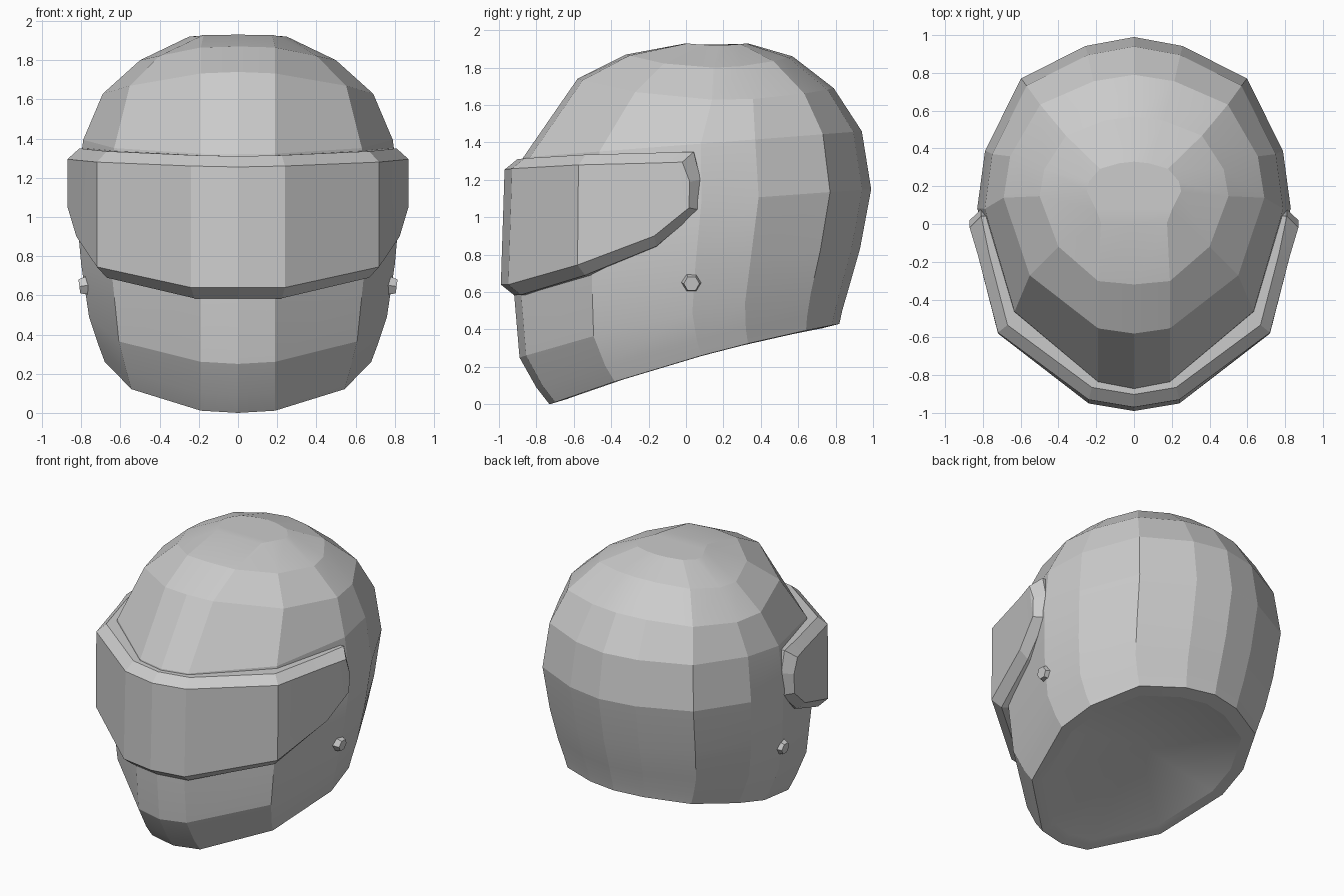
import bpy, bmesh, math
from mathutils import Vector

old = bpy.data.objects.get("Cube")
if old:
    bpy.data.objects.remove(old, do_unlink=True)

grey = bpy.data.materials.new("plain_grey")
grey.use_nodes = True
GREY = (0.6, 0.6, 0.6, 1)
grey.diffuse_color = GREY
grey.node_tree.nodes["Principled BSDF"].inputs["Base Color"].default_value = GREY


def finish(bm, name, angle):
    bmesh.ops.recalc_face_normals(bm, faces=bm.faces)
    mesh = bpy.data.meshes.new(name)
    bm.to_mesh(mesh)
    bm.free()
    mesh.materials.append(grey)
    obj = bpy.data.objects.new(name, mesh)
    bpy.context.collection.objects.link(obj)
    bpy.ops.object.select_all(action='DESELECT')
    obj.select_set(True)
    bpy.context.view_layer.objects.active = obj
    bpy.ops.object.shade_smooth_by_angle(angle=math.radians(angle))
    return obj


def bridge(bm, a, b):
    n = len(a)
    for i in range(n):
        j = (i + 1) % n
        bm.faces.new((a[i], a[j], b[j], b[i]))


# Shell: plan columns (width fraction, front-to-back fraction)
COLUMNS = [(0, -1), (0.25, -0.96), (0.8, -0.55), (1, 0.05),
           (0.95, 0.37), (0.72, 0.77), (0.31, 0.95), (0, 1)]
# Rings: half width, front y, back y, then front, side and back heights
RINGS = [(0.68, -0.73, 0.82, 0.0, 0.25, 0.43),
         (0.71, -0.80, 0.835, 0.09, 0.33, 0.50),
         (0.76, -0.89, 0.87, 0.25, 0.48, 0.62),
         (0.80, -0.92, 0.93, 0.60, 0.75, 0.83),
         (0.83, -0.92, 0.99, 1.00, 1.08, 1.15),
         (0.79, -0.87, 0.94, 1.32, 1.39, 1.46),
         (0.69, -0.58, 0.79, 1.74, 1.63, 1.69),
         (0.50, -0.32, 0.57, 1.87, 1.80, 1.86),
         (0.25, 0.0, 0.33, 1.93, 1.92, 1.93)]


def ring_points(w, yf, yb, zf, zs, zb):
    half = []
    for i, (fx, t) in enumerate(COLUMNS):
        x = min(0.19, w * 0.7) if i == 1 else fx * w
        y = (yf + yb) / 2 + t * (yb - yf) / 2
        z = zs + t * (zb - zf) / 2 + t * t * ((zb + zf) / 2 - zs)
        half.append(Vector((x, y, z)))
    return half + [Vector((-p.x, p.y, p.z)) for p in half[-2:0:-1]]


bm = bmesh.new()
loops = [[bm.verts.new(p) for p in ring_points(*r)] for r in RINGS]
for low, high in zip(loops, loops[1:]):
    bridge(bm, low, high)
bm.faces.new(loops[-1])
# Underside: narrow rim, then a shallow recess meeting in the middle
middle = Vector((0, 0.05, 0.4))
rim = [bm.verts.new(v.co.lerp(middle, 0.12) - Vector((0, 0, 0.02))) for v in loops[0]]
bridge(bm, loops[0], rim)
centre = bm.verts.new(middle)
for i, v in enumerate(rim):
    bm.faces.new((v, rim[(i + 1) % len(rim)], centre))
finish(bm, "helmet_shell", 14)

# Visor: right-hand half stations along the lower and upper edges, then the tip
LOWER = [(0, -0.99, 0.64), (0.24, -0.95, 0.64), (0.72, -0.58, 0.745),
         (0.825, -0.17, 0.90), (0.87, 0.015, 1.05)]
UPPER = [(0, -0.97, 1.255), (0.24, -0.93, 1.26), (0.72, -0.575, 1.28),
         (0.825, -0.17, 1.29), (0.87, -0.02, 1.295)]
TIP = (0.87, 0.02, 1.19)


def mirrored(points):
    return [(-x, y, z) for x, y, z in points[:0:-1]] + list(points)


lower, upper = mirrored(LOWER), mirrored(UPPER)
left_tip = (-TIP[0], TIP[1], TIP[2])
outline = lower + [TIP] + upper[::-1] + [left_tip]
n = len(lower)


def inset(p, index, scale):
    x, y, z = p
    if index in (n, 2 * n + 1):
        dz = 0.01
    else:
        dz = -0.055 if index < n else 0.055
    at_end = y > -0.1
    if at_end and index < n:
        dz = -0.01
    return (x * scale, y * scale + (0.06 if at_end else 0), z + dz)


bm = bmesh.new()
face = [bm.verts.new(p) for p in outline]
edge = [bm.verts.new(inset(p, i, 0.93)) for i, p in enumerate(outline)]
lip = [bm.verts.new(inset(p, i, 0.8)) for i, p in enumerate(outline)]
bridge(bm, face, edge)
bridge(bm, edge, lip)
for i in range(n - 1):
    bm.faces.new((face[i], face[i + 1], face[2 * n - 1 - i], face[2 * n - i]))
bm.faces.new((face[n - 1], face[n], face[n + 1]))
bm.faces.new((face[0], face[2 * n], face[2 * n + 1]))
finish(bm, "visor", 8)

# Hexagonal side bolts
for side, word in ((1, "left"), (-1, "right")):
    bm = bmesh.new()
    bmesh.ops.create_cone(bm, cap_ends=True, segments=6, radius1=0.062,
                          radius2=0.042, depth=0.07)
    bolt = finish(bm, word + "_bolt", 10)
    bolt.location = (side * 0.775, 0.03, 0.65)
    bolt.rotation_euler = (0, side * math.radians(98), 0)
